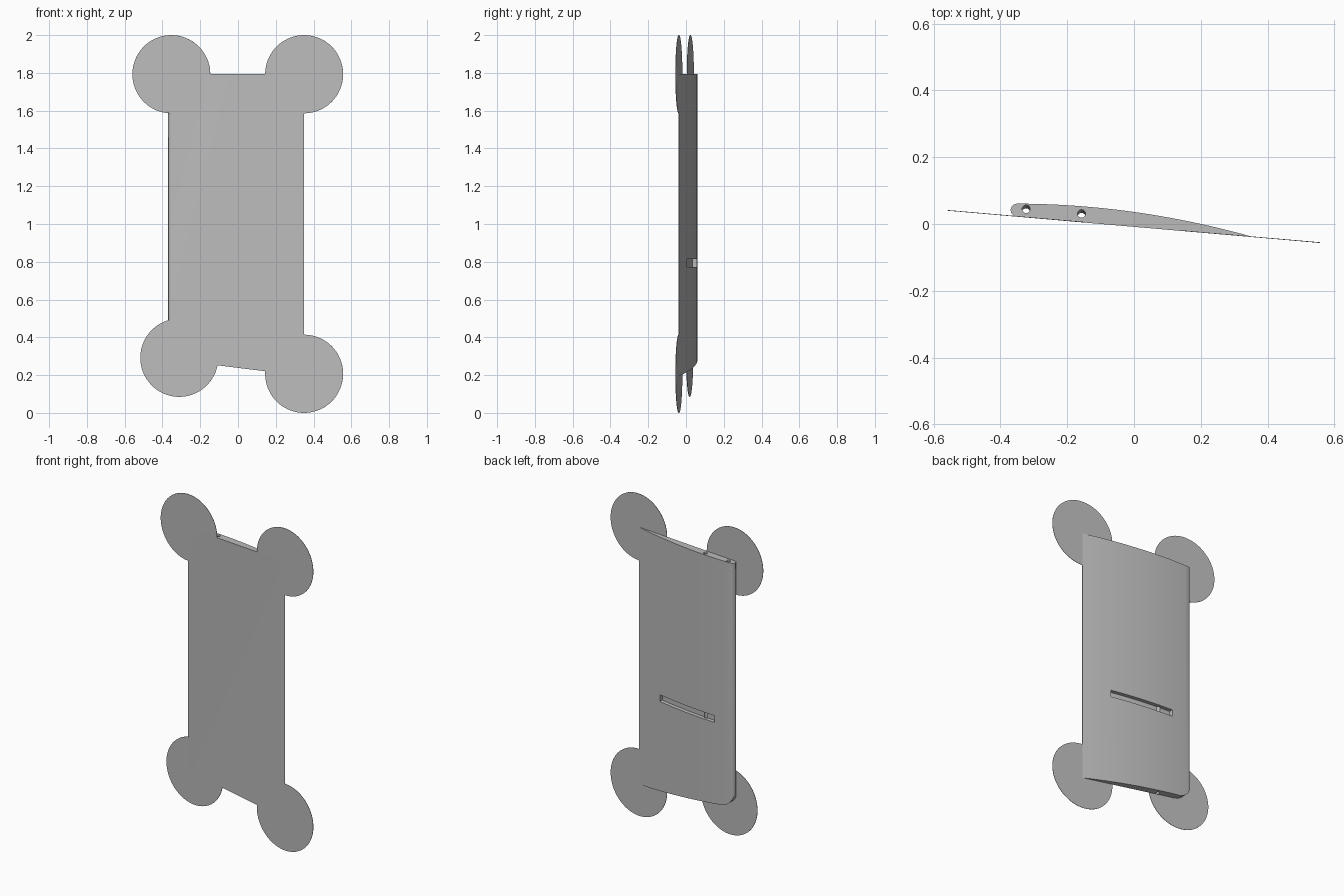
import bpy, bmesh, math
from mathutils import Vector

cube = bpy.data.objects.get("Cube")
if cube:
    bpy.data.objects.remove(cube, do_unlink=True)

TOP = 1.793
DISC_R = 0.207

grey = bpy.data.materials.new("plain grey")
grey.use_nodes = True
grey.diffuse_color = (0.5, 0.5, 0.5, 1)
grey.node_tree.nodes["Principled BSDF"].inputs["Base Color"].default_value = (0.5, 0.5, 0.5, 1)


def flat_y(x):
    """Flat underside of the wing, turned slightly about z."""
    return -0.0085 - 0.0866 * x


def curved_y(x):
    """Cambered upper skin of the wing."""
    return 0.036 - 0.14 * x - 0.196 * x * x


def prism(name, points, offset):
    """Close a 3D outline and sweep it along an offset."""
    bm = bmesh.new()
    face = bm.faces.new([bm.verts.new(p) for p in points])
    swept = bmesh.ops.extrude_face_region(bm, geom=[face])["geom"]
    bmesh.ops.translate(bm, vec=offset, verts=[v for v in swept if isinstance(v, bmesh.types.BMVert)])
    bmesh.ops.recalc_face_normals(bm, faces=bm.faces)
    mesh = bpy.data.meshes.new(name)
    bm.to_mesh(mesh)
    bm.free()
    mesh.materials.append(grey)
    obj = bpy.data.objects.new(name, mesh)
    bpy.context.collection.objects.link(obj)
    return obj


def apply_boolean(target, cutter, operation):
    mod = target.modifiers.new("cut", 'BOOLEAN')
    mod.operation = operation
    mod.solver = 'EXACT'
    mod.object = cutter
    bpy.context.view_layer.objects.active = target
    bpy.ops.object.modifier_apply(modifier=mod.name)
    bpy.data.objects.remove(cutter, do_unlink=True)


def circle(centre, u, v, radius, sides):
    angles = [2 * math.pi * i / sides for i in range(sides)]
    return [centre + radius * (u * math.cos(a) + v * math.sin(a)) for a in angles]


# Wing: airfoil section with a blunt nose, swept upward
steps = 30
section = [(0.35 - 0.7 * i / steps, curved_y(0.35 - 0.7 * i / steps)) for i in range(steps + 1)]
section += [(-0.36, 0.058), (-0.367, 0.051), (-0.37, 0.043), (-0.368, 0.034), (-0.361, 0.026)]
section += [(-0.352, flat_y(-0.352)), (0.35, flat_y(0.35))]
wing = prism("wing", [(x, y, 0.1) for x, y in section], Vector((0, 0, TOP - 0.1)))

# Slanted lower end with a rounded corner at the nose
corner = []
for i in range(9):
    a = math.pi / 2 * i / 8
    corner.append((-0.265 - 0.106 * math.sin(a), 0.375 - 0.104 * math.cos(a)))
outline = [(0.4, 0.189)] + corner + [(-0.371, 1.9), (0.4, 1.9)]
tip = prism("tip_cutter", [(x, -0.2, z) for x, z in outline], Vector((0, 0.4, 0)))
apply_boolean(wing, tip, 'INTERSECT')

# Slot in the curved skin, with a floor that follows the camber
xs = [-0.235 + 0.41 * i / 12 for i in range(13)]
slot_points = [(x, curved_y(x) - 0.024, 0.772) for x in xs] + [(xs[-1], 0.2, 0.772), (xs[0], 0.2, 0.772)]
apply_boolean(wing, prism("slot_cutter", slot_points, Vector((0, 0, 0.042))), 'DIFFERENCE')

# Two rod holes running down from the top end
for x, y in ((-0.323, 0.045), (-0.157, 0.031)):
    ring = circle(Vector((x, y, TOP + 0.02)), Vector((1, 0, 0)), Vector((0, 1, 0)), 0.012, 20)
    apply_boolean(wing, prism("hole_cutter", ring, Vector((0, -0.011, -1.7))), 'DIFFERENCE')

# Thin round pads at the four corners, flush with the flat side
along = Vector((1, -0.0866, 0)).normalized()
inward = Vector((0.0866, 1, 0)).normalized()
pads = {
    "upper_right_pad": (-0.353, TOP),
    "upper_left_pad": (0.35, TOP),
    "lower_right_pad": (-0.311, 0.292),
    "lower_left_pad": (0.35, 0.207),
}
for name, (x, z) in pads.items():
    ring = circle(Vector((x, flat_y(x), z)), along, Vector((0, 0, 1)), DISC_R, 96)
    prism(name, ring, inward * 0.002)

# Smooth the skin and rims while keeping edges crisp
for obj in bpy.context.collection.objects:
    if obj.name == "wing" or obj.name in pads:
        bpy.ops.object.select_all(action='DESELECT')
        obj.select_set(True)
        bpy.context.view_layer.objects.active = obj
        bpy.ops.object.shade_smooth_by_angle(angle=math.radians(25))
